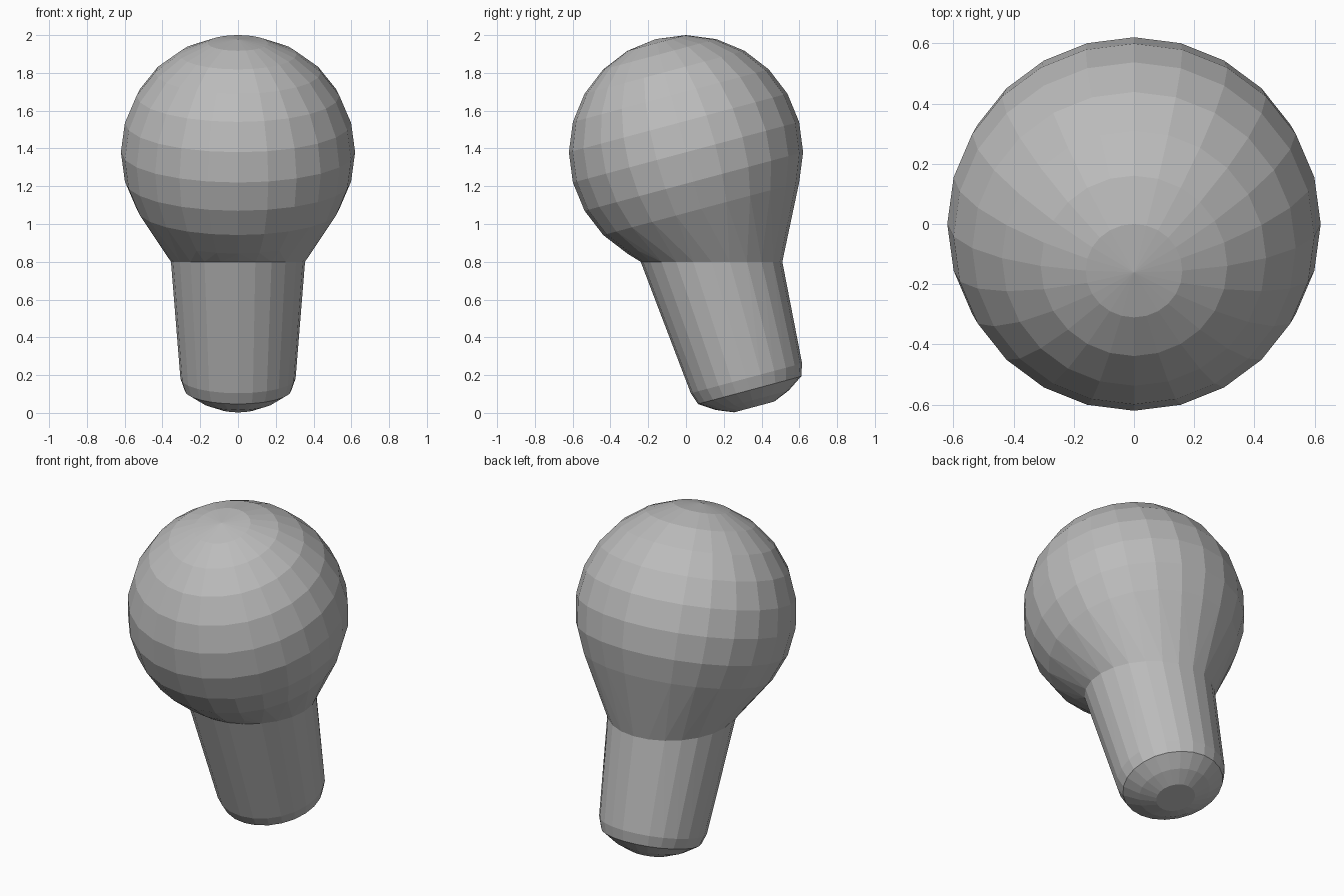
import bpy, bmesh, math
from mathutils import Matrix, Vector

if "Cube" in bpy.data.objects:
    bpy.data.objects.remove(bpy.data.objects["Cube"])

TILT = math.radians(15)
SEG = 24

mat = bpy.data.materials.new("plain grey")
mat.diffuse_color = (0.5, 0.5, 0.5, 1)
mat.use_nodes = True
mat.node_tree.nodes["Principled BSDF"].inputs["Base Color"].default_value = mat.diffuse_color


def ring(centre, rx, ry, tilt=0.0, n=SEG):
    """Points of an ellipse, tilted about the x axis."""
    rot = Matrix.Rotation(tilt, 3, 'X')
    return [Vector(centre) + rot @ Vector((rx * math.cos(2 * math.pi * i / n),
                                           ry * math.sin(2 * math.pi * i / n), 0))
            for i in range(n)]


def hull_object(name, points, open_z):
    """Convex skin over the points, left open on the shared joint plane."""
    bm = bmesh.new()
    for p in points:
        bm.verts.new(p)
    res = bmesh.ops.convex_hull(bm, input=bm.verts[:])
    junk = {g for g in res["geom_interior"] + res["geom_unused"]
            if isinstance(g, bmesh.types.BMVert)}
    bmesh.ops.delete(bm, geom=list(junk), context='VERTS')
    caps = [f for f in bm.faces if all(abs(v.co.z - open_z) < 1e-4 for v in f.verts)]
    bmesh.ops.delete(bm, geom=caps, context='FACES_ONLY')
    bmesh.ops.dissolve_limit(bm, angle_limit=math.radians(1),
                             verts=bm.verts[:], edges=bm.edges[:])
    bmesh.ops.recalc_face_normals(bm, faces=bm.faces[:])
    me = bpy.data.meshes.new(name)
    bm.to_mesh(me)
    bm.free()
    me.materials.append(mat)
    ob = bpy.data.objects.new(name, me)
    bpy.context.collection.objects.link(ob)
    return ob


# Shared joint between the ball and the handle
JOINT = 0.8
joint = ring((0, 0.135, JOINT), 0.355, 0.375)

# Ball head: tilted sphere that flows down into the joint
tmp = bmesh.new()
bmesh.ops.create_uvsphere(tmp, u_segments=SEG, v_segments=12, radius=0.62,
                          matrix=Matrix.Translation((0, 0, 1.38)) @ Matrix.Rotation(TILT, 4, 'X'))
ball = [v.co.copy() for v in tmp.verts if v.co.z > JOINT + 0.04]
tmp.free()
hull_object("ball_head", ball + joint, JOINT)

# Handle: tapered, leaning back, with a rounded end (depth along axis, radius)
axis = Vector((0, math.sin(TILT), -math.cos(TILT)))
end = Vector((0, 0.32, 0.183))
tip = []
for depth, r in [(0, 0.305), (0.065, 0.283), (0.12, 0.2), (0.157, 0.11)]:
    tip += ring(end + axis * depth, r, r, TILT)
hull_object("handle", joint + tip, JOINT)
